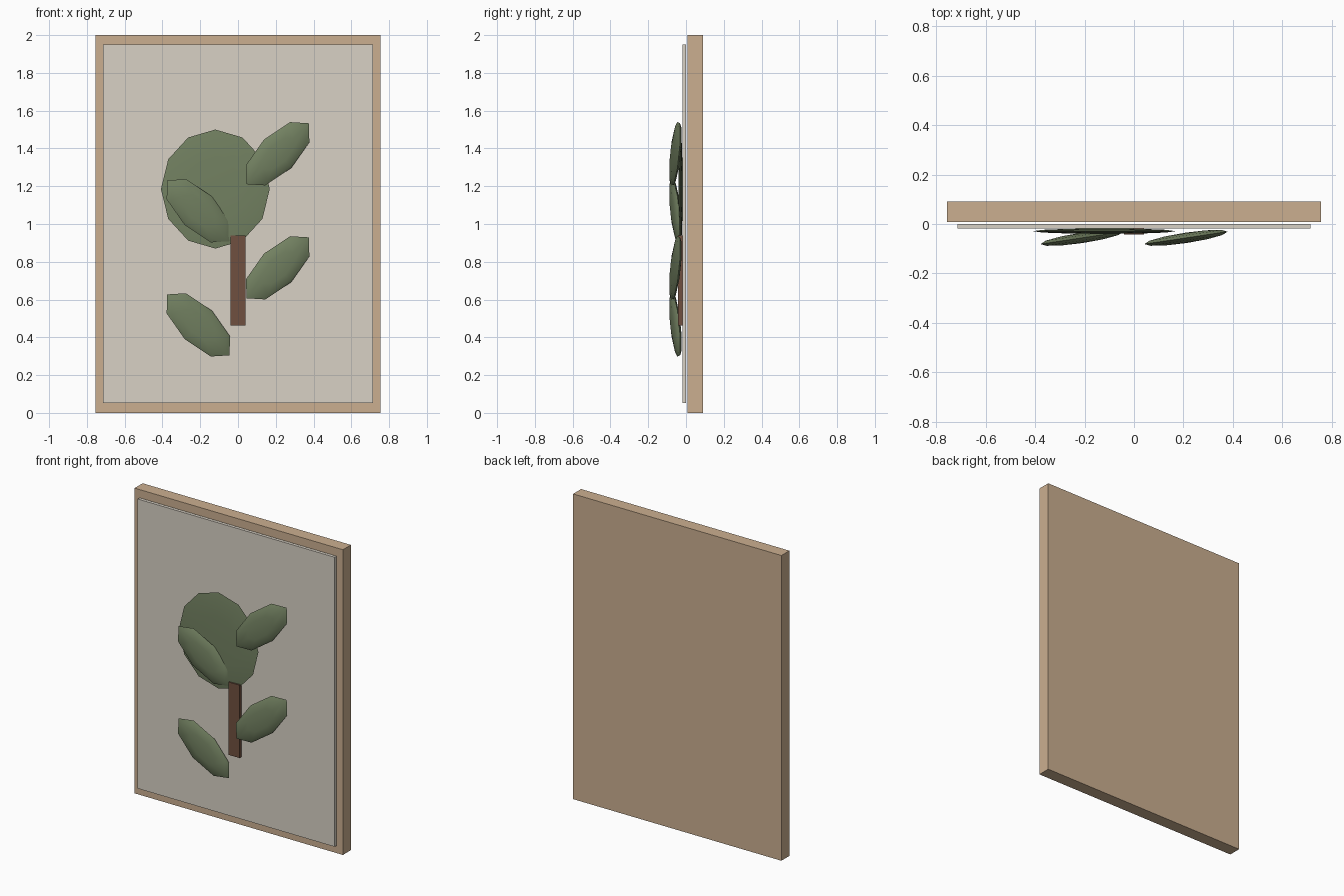
import bpy
from math import radians

if "Cube" in bpy.data.objects:
    bpy.data.objects.remove(bpy.data.objects["Cube"])


def material(name, rgb):
    m = bpy.data.materials.new(name)
    m.diffuse_color = (*rgb, 1)
    m.use_nodes = True
    m.node_tree.nodes["Principled BSDF"].inputs["Base Color"].default_value = m.diffuse_color
    return m


WOOD = material("light_wood", (0.60, 0.43, 0.28))
CANVAS = material("canvas", (0.69, 0.64, 0.56))
GREEN = material("leaf_green", (0.17, 0.22, 0.12))
BROWN = material("stem_brown", (0.16, 0.08, 0.05))


def box(name, x, y, z, mat):
    """Box spanning the given (min, max) ranges."""
    spans = (x, y, z)
    bpy.ops.mesh.primitive_cube_add(size=1, location=[(a + b) / 2 for a, b in spans])
    o = bpy.context.object
    o.name = name
    o.scale = [b - a for a, b in spans]
    o.data.materials.append(mat)
    bpy.ops.object.transform_apply(location=False, rotation=False, scale=True)


def disc_blob(name, sides, center, radii, roll=0, yaw=0):
    """Flattened low-poly sphere whose poles face front and back."""
    bpy.ops.mesh.primitive_uv_sphere_add(segments=sides, ring_count=6, radius=1,
                                         rotation=(radians(90), 0, 0))
    o = bpy.context.object
    o.name = name
    bpy.ops.object.transform_apply(location=False, rotation=True, scale=False)
    o.scale = radii
    bpy.ops.object.transform_apply(location=False, rotation=False, scale=True)
    o.location = center
    o.rotation_euler = (0, radians(roll), radians(yaw))
    o.data.materials.append(GREEN)
    bpy.ops.object.shade_smooth_by_angle(angle=radians(35))


# Backing board and the canvas floating just in front of it
box("backing_board", (-0.755, 0.755), (0.008, 0.091), (0, 2), WOOD)
box("canvas_panel", (-0.714, 0.714), (-0.019, 0.001), (0.053, 1.95), CANVAS)

# Plant: stem, round crown and four tilted leaves
box("stem", (-0.04, 0.04), (-0.042, -0.019), (0.463, 0.94), BROWN)
disc_blob("round_crown", 12, (-0.12, -0.029, 1.185), (0.288, 0.011, 0.315))
for i in range(4):
    side = -1 if i % 2 == 0 else 1
    disc_blob(f"leaf_{i + 1}", 8, (0.21 * side, -0.056, 0.466 + 0.302 * i),
              (0.232, 0.021, 0.105), roll=-44 * side, yaw=8.5)
